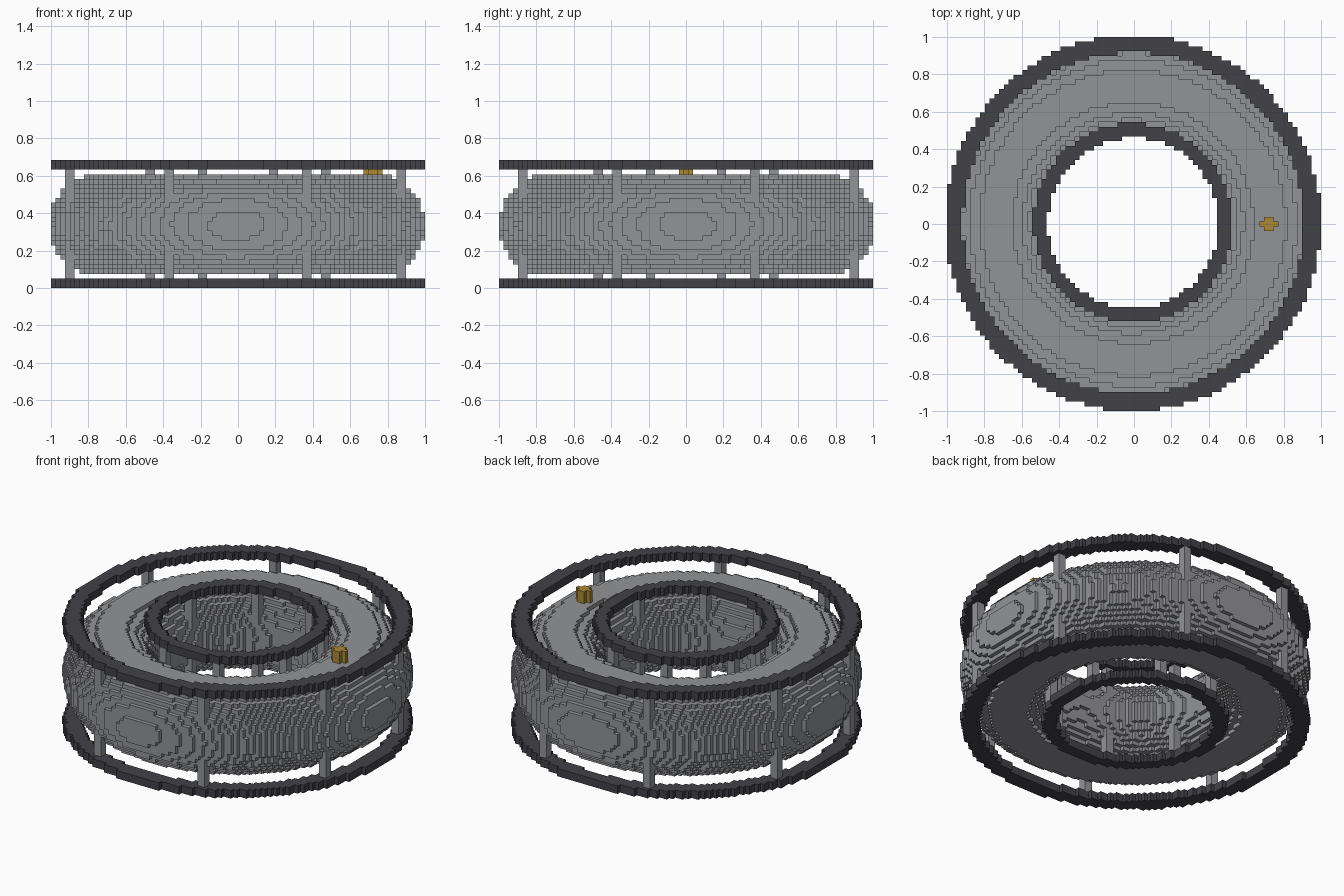
import bpy, bmesh
from math import hypot, sin, cos, pi
from mathutils import Vector

if "Cube" in bpy.data.objects:
    bpy.data.objects.remove(bpy.data.objects["Cube"])

VOXEL = 2 / 79            # edge of one block
LAYERS = 27
CX, CY, CZ = -0.2, 0.2, 12.8   # ring centre in block units
MAJOR, MINOR = 28.9, 10.78


def material(name, r, g, b):
    mat = bpy.data.materials.new(name)
    mat.use_nodes = True
    mat.diffuse_color = (r, g, b, 1)
    bsdf = next(n for n in mat.node_tree.nodes if n.type == 'BSDF_PRINCIPLED')
    bsdf.inputs["Base Color"].default_value = (r, g, b, 1)
    bsdf.inputs["Roughness"].default_value = 0.8
    return mat


grey = material("hull grey", 0.29, 0.295, 0.31)
dark = material("dark metal", 0.055, 0.053, 0.062)
gold = material("gold", 0.40, 0.25, 0.035)


def block_object(name, cells, mat):
    """Mesh of the exposed faces of a set of unit blocks."""
    cells = set(cells)
    bm = bmesh.new()
    corners = {}

    def corner(p):
        key = tuple(round(c * 2) for c in p)
        if key not in corners:
            corners[key] = bm.verts.new(Vector(p) * VOXEL)
        return corners[key]

    for cell in cells:
        centre = Vector(cell) + Vector((0, 0, 0.5))
        for axis in range(3):
            for side in (-1, 1):
                beside = list(cell)
                beside[axis] += side
                if tuple(beside) in cells:
                    continue
                n, u = Vector(), Vector()
                n[axis] = side / 2
                u[(axis + 1) % 3] = 0.5
                w = n.cross(u) * 2
                mid = centre + n
                bm.faces.new([corner(mid + a * u + b * w)
                              for a, b in ((-1, -1), (1, -1), (1, 1), (-1, 1))])
    mesh = bpy.data.meshes.new(name)
    bm.to_mesh(mesh)
    bm.free()
    mesh.materials.append(mat)
    obj = bpy.data.objects.new(name, mesh)
    bpy.context.collection.objects.link(obj)
    return obj


def fill(layers, inside):
    """Blocks whose distance from the axis and height pass the test."""
    return [(x, y, z) for x in range(-39, 40) for y in range(-39, 40)
            for z in layers if inside(hypot(x - CX, y - CY), z)]


# Round habitat tube
block_object("torus_hull", fill(
    range(3, 24), lambda r, z: hypot(r - MAJOR, z - CZ) <= MINOR), grey)

# Flat hoops above and below
for level, start in (("lower", 0), ("upper", LAYERS - 2)):
    for place, r_in, r_out in (("outer", 36, 39.68), ("inner", 18, 21)):
        block_object(f"{level}_{place}_hoop", fill(
            range(start, start + 2), lambda r, z: r_in <= r <= r_out), dark)

# Struts joining the hoops
for place, radius in (("outer", 37.85), ("inner", 20)):
    for i in range(8):
        angle = (i + 0.5) * pi / 4
        px, py = CX + radius * cos(angle), CY + radius * sin(angle)
        block_object(f"{place}_strut_{i + 1}", [
            (x, y, z) for x in range(-39, 40) for y in range(-39, 40)
            if abs(x - px) < 1 and abs(y - py) < 1
            for z in range(2, LAYERS - 2)], grey)

# Small gold beacon on the upper deck
block_object("beacon", [
    (x, y, z) for x in range(27, 31) for y in (-1, 0, 1)
    if y == 0 or x in (28, 29) for z in range(24, LAYERS)], gold)
